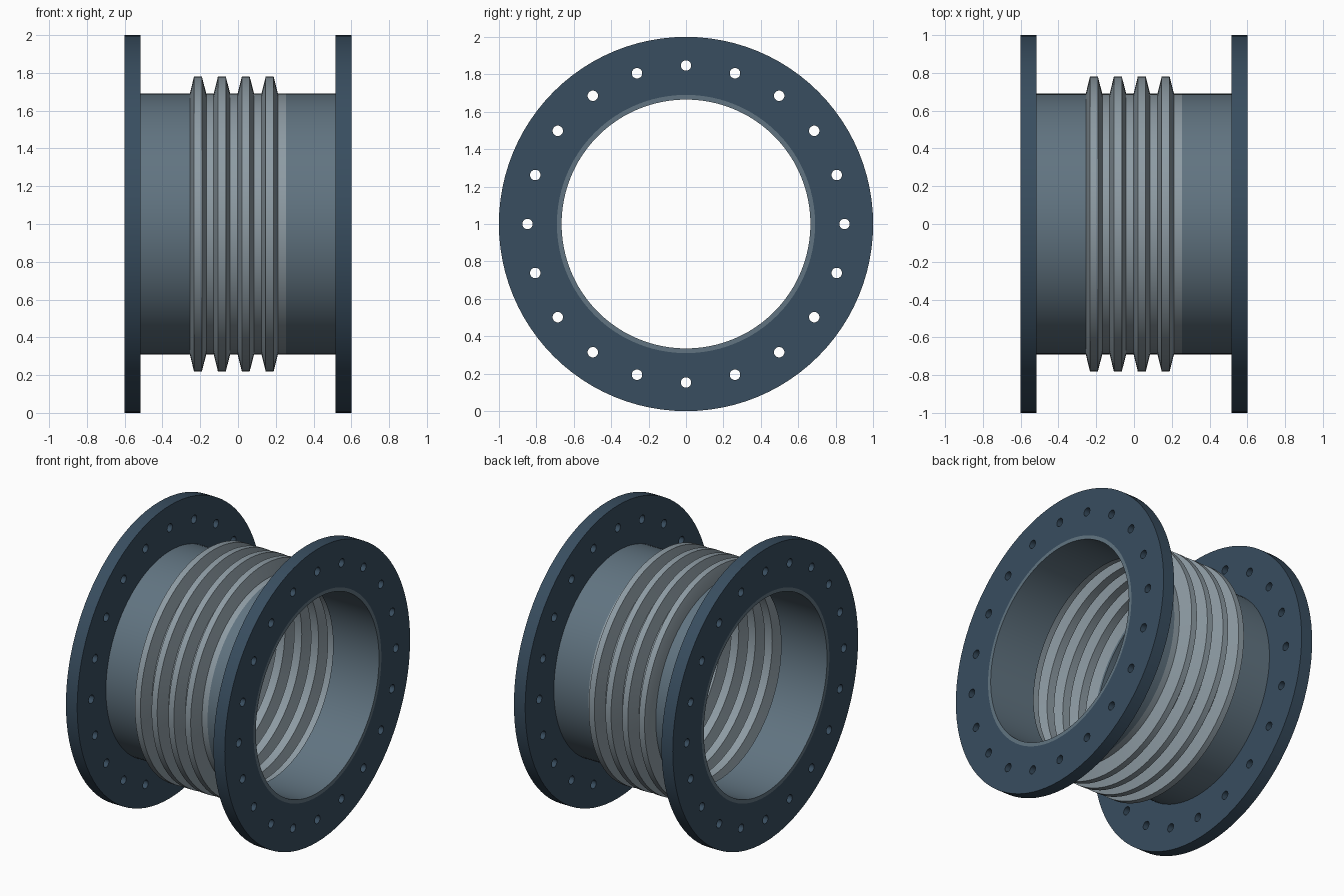
import bpy, bmesh, math
from mathutils import Matrix

if "Cube" in bpy.data.objects:
    bpy.data.objects.remove(bpy.data.objects["Cube"])

SEG = 96
AXIS_Z = 1.0


def material(name, rgb):
    m = bpy.data.materials.new(name)
    m.diffuse_color = (*rgb, 1)
    m.use_nodes = True
    m.node_tree.nodes["Principled BSDF"].inputs["Base Color"].default_value = m.diffuse_color
    return m


def link(name, bm, mat=None):
    bmesh.ops.recalc_face_normals(bm, faces=bm.faces[:])
    me = bpy.data.meshes.new(name)
    bm.to_mesh(me)
    bm.free()
    ob = bpy.data.objects.new(name, me)
    bpy.context.collection.objects.link(ob)
    ob.location.z = AXIS_Z
    if mat:
        me.materials.append(mat)
    return ob


def smooth(ob):
    bpy.ops.object.select_all(action='DESELECT')
    ob.select_set(True)
    bpy.context.view_layer.objects.active = ob
    bpy.ops.object.shade_smooth_by_angle(angle=math.radians(30))


def lathe(name, profile, mat):
    """Revolve a closed (x, radius) profile around the x axis."""
    bm = bmesh.new()
    rings = []
    for x, r in profile:
        rings.append([bm.verts.new((x, r * math.sin(2 * math.pi * i / SEG),
                                    r * math.cos(2 * math.pi * i / SEG))) for i in range(SEG)])
    for k, a in enumerate(rings):
        b = rings[(k + 1) % len(rings)]
        for i in range(SEG):
            j = (i + 1) % SEG
            bm.faces.new((a[i], a[j], b[j], b[i]))
    return link(name, bm, mat)


def tube(name, x0, x1, r_in, r_out, mat):
    return lathe(name, [(x0, r_in), (x0, r_out), (x1, r_out), (x1, r_in)], mat)


flange_mat = material("flange_paint", (0.04, 0.075, 0.115))
pipe_mat = material("pipe_steel", (0.12, 0.175, 0.22))
bellows_mat = material("bellows_steel", (0.27, 0.33, 0.37))

R_OUT, R_IN = 0.69, 0.665

# Flanges with a ring of 20 bolt holes, and the pipe stubs
for side, s in (("left", -1), ("right", 1)):
    flange = tube(side + "_flange", s * 0.6, s * 0.515, R_OUT, 1.0, flange_mat)
    bm = bmesh.new()
    for i in range(20):
        place = (Matrix.Rotation(math.radians(18 * i), 4, 'X')
                 @ Matrix.Translation((s * 0.56, 0, 0.847))
                 @ Matrix.Rotation(math.pi / 2, 4, 'Y'))
        bmesh.ops.create_cone(bm, cap_ends=True, segments=24, radius1=0.028,
                              radius2=0.028, depth=0.2, matrix=place)
    cutter = link(side + "_bolt_hole_cutter", bm)
    cutter.hide_render = True
    mod = flange.modifiers.new("bolt_holes", 'BOOLEAN')
    mod.operation, mod.solver, mod.object = 'DIFFERENCE', 'EXACT', cutter
    bpy.context.view_layer.objects.active = flange
    bpy.ops.object.modifier_apply(modifier=mod.name)
    bpy.data.objects.remove(cutter)
    smooth(flange)
    smooth(tube(side + "_pipe", s * 0.6, s * 0.253, R_IN, R_OUT, pipe_mat))

# Bellows: four trapezoidal convolutions with a thin wall
PITCH, START, WALL = 0.1265, -0.255, 0.012
outer = []
for n in range(4):
    x = START + n * PITCH
    outer += [(x, R_OUT), (x + 0.022, 0.78), (x + 0.064, 0.78), (x + 0.087, R_OUT)]
outer.append((0.253, R_OUT))
inner = []
for k, (x, r) in enumerate(outer):
    # narrow the inside of each ridge so that the wall keeps its thickness
    dx = 0 if k in (0, len(outer) - 1) else (0.009, 0.009, -0.009, -0.009)[k % 4]
    inner.append((x + dx, r - WALL))
smooth(lathe("bellows", outer + inner[::-1], bellows_mat))
